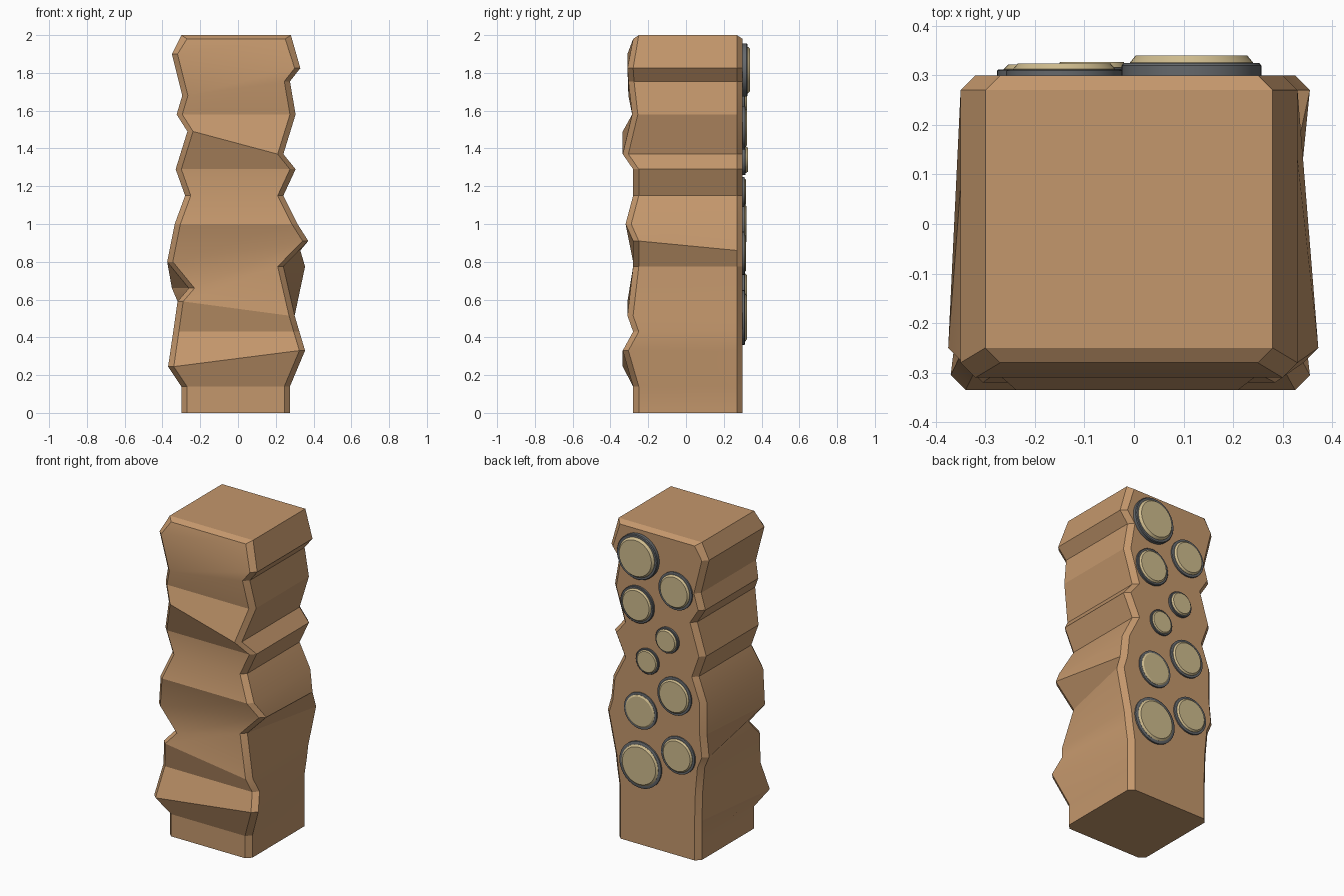
import bpy, bmesh, math

if "Cube" in bpy.data.objects:
    bpy.data.objects.remove(bpy.data.objects["Cube"])


def material(name, color):
    m = bpy.data.materials.new(name)
    m.diffuse_color = (*color, 1)
    m.use_nodes = True
    m.node_tree.nodes["Principled BSDF"].inputs["Base Color"].default_value = m.diffuse_color
    return m


CLAY = material("clay", (0.55, 0.31, 0.15))
GREY = material("dark_grey", (0.13, 0.14, 0.15))
GOLD = material("pale_gold", (0.62, 0.5, 0.27))


def finish(name, bm, mat, angle):
    bmesh.ops.recalc_face_normals(bm, faces=bm.faces)
    me = bpy.data.meshes.new(name)
    bm.to_mesh(me)
    bm.free()
    me.materials.append(mat)
    ob = bpy.data.objects.new(name, me)
    bpy.context.collection.objects.link(ob)
    bpy.ops.object.select_all(action='DESELECT')
    ob.select_set(True)
    bpy.context.view_layer.objects.active = ob
    bpy.ops.object.shade_smooth_by_angle(angle=math.radians(angle))
    return ob


# Chipped pillar: tilted levels (z left, z right, x left, x right, front depth)
LEVELS = [
    (0, 0, -.30, .275, .28),
    (.14, .14, -.30, .275, .28),
    (.245, .33, -.37, .355, .335),
    (.43, .43, -.343, .325, .28),
    (.59, .515, -.32, .30, .31),
    (.66, .775, -.26, .24, .28),
    (.80, .91, -.375, .372, .28),
    (1.0, 1.0, -.335, .315, .32),
    (1.15, 1.15, -.28, .24, .28),
    (1.29, 1.29, -.33, .305, .28),
    (1.49, 1.37, -.268, .24, .335),
    (1.58, 1.58, -.325, .305, .285),
    (1.68, 1.755, -.295, .275, .305),
    (1.90, 1.825, -.35, .33, .31),
    (2.0, 2.0, -.30, .28, .28),
]
# Levels whose back corners differ: (x left, x right, z left, z right)
BACK = {2: (-.30, .275, .245, .33), 3: (-.305, .29, .43, .43),
        5: (-.35, .355, .66, .775), 6: (-.335, .33, .80, .86)}
C, Y_BACK = .03, .30

bm = bmesh.new()
rings = []
for i, (zl, zr, xl, xr, d) in enumerate(LEVELS):
    bl, br, zbl, zbr = BACK.get(i, (xl, xr, zl, zr))
    t = .02 if i == len(LEVELS) - 1 else 0   # bevelled front and back top edges
    pts = [(xl + C, -d, zl - t), (xr - C, -d, zr - t),
           (xr, -d + C, zr), (br, Y_BACK - C, zbr),
           (br - C, Y_BACK, zbr - t), (bl + C, Y_BACK, zbl - t),
           (bl, Y_BACK - C, zbl), (xl, -d + C, zl)]
    rings.append([bm.verts.new(p) for p in pts])
for a, b in zip(rings, rings[1:]):
    for k in range(8):
        n = (k + 1) % 8
        bm.faces.new((a[k], a[n], b[n], b[k]))
bm.faces.new(rings[0][::-1])
top = rings[-1]
bm.faces.new([top[k] for k in (2, 3, 6, 7)])
bm.faces.new([top[k] for k in (0, 1, 2, 7)])
bm.faces.new([top[k] for k in (4, 5, 6, 3)])
finish("pillar", bm, CLAY, 20)


# Round studs on the back: grey rim with a pale raised cap
def disc(name, x, z, profile, mat, n=40):
    bm = bmesh.new()
    loops = [[bm.verts.new((x + r * math.cos(2 * math.pi * k / n), y,
                            z + r * math.sin(2 * math.pi * k / n)))
              for k in range(n)] for r, y in profile]
    for a, b in zip(loops, loops[1:]):
        for k in range(n):
            m = (k + 1) % n
            bm.faces.new((a[k], a[m], b[m], b[k]))
    bm.faces.new(loops[0])
    bm.faces.new(loops[-1])
    finish(name, bm, mat, 30)


# (x, z, radius, rim height, cap height)
STUDS = [
    (.116, 1.815, .141, .025, .04),
    (-.141, 1.664, .117, .012, .024),
    (.123, 1.51, .115, .014, .024),
    (-.085, 1.34, .08, .016, .027),
    (.054, 1.17, .08, .011, .018),
    (-.134, 1.0, .118, .011, .02),
    (.102, .845, .114, .011, .018),
    (.102, .505, .145, .012, .022),
    (-.16, .635, .117, .012, .022),
]
for i, (x, z, r, rim, cap) in enumerate(STUDS, 1):
    disc(f"stud_rim_{i}", x, z,
         [(r, .29), (r, .30 + rim * .8), (r * .97, .30 + rim), (r * .86, .30 + rim)], GREY)
    disc(f"stud_cap_{i}", x, z,
         [(r * .88, .295), (r * .88, .30 + rim + .001), (r * .8, .30 + cap)], GOLD)
